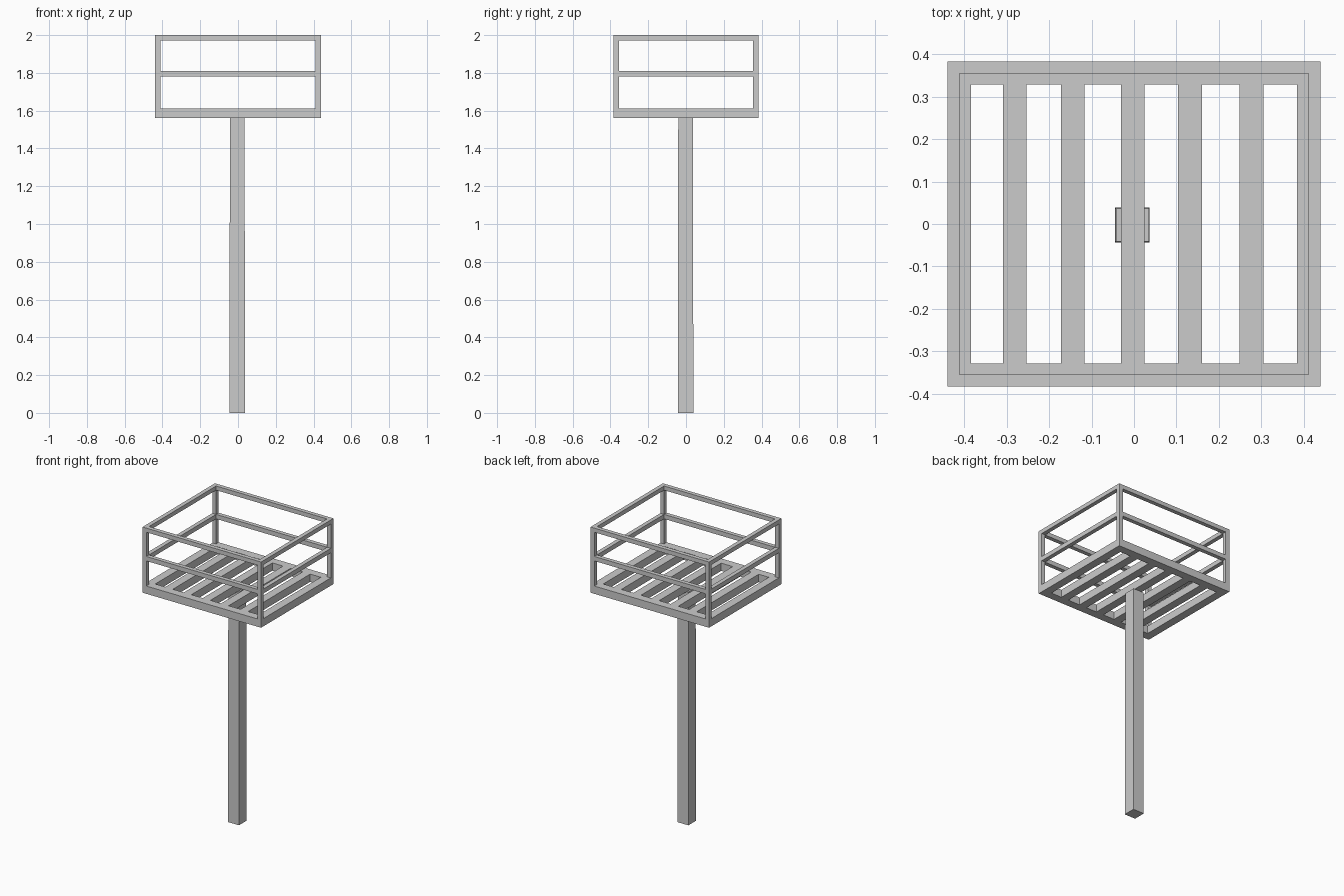
import bpy, bmesh

cube = bpy.data.objects.get("Cube")
if cube:
    bpy.data.objects.remove(cube)

grey = bpy.data.materials.new("weathered_grey")
grey.use_nodes = True
colour = (0.6, 0.6, 0.6, 1)
grey.diffuse_color = colour
grey.node_tree.nodes["Principled BSDF"].inputs["Base Color"].default_value = colour


def box(name, low, high, taper=1.0):
    """Box between two corners; taper scales its top about its centre."""
    bm = bmesh.new()
    bmesh.ops.create_cube(bm, size=1)
    for v in bm.verts:
        scale = taper if v.co.z > 0 else 1.0
        for i in range(3):
            k = scale if i < 2 else 1.0
            v.co[i] = (low[i] + high[i]) / 2 + v.co[i] * k * (high[i] - low[i])
    mesh = bpy.data.meshes.new(name)
    bm.to_mesh(mesh)
    bm.free()
    mesh.materials.append(grey)
    obj = bpy.data.objects.new(name, mesh)
    bpy.context.collection.objects.link(obj)
    return obj


def ring(name, w, z0, z1):
    """Rectangular frame of four beams around the platform edge."""
    for side, s in (("right", -1), ("left", 1)):
        a, b = sorted((s * X, s * (X - w)))
        box(f"{name}_{side}", (a, -Y + w, z0), (b, Y - w, z1))
    for side, s in (("front", -1), ("back", 1)):
        a, b = sorted((s * Y, s * (Y - w)))
        box(f"{name}_{side}", (-X, a, z0), (X, b, z1))


X, Y = 0.439, 0.383
FLOOR, DECK, TOP = 1.56, 1.612, 2.0
BEAM, RAIL = 0.055, 0.028

# Central post, slightly narrower at the top
box("post", (-0.045, -0.043, 0), (0.037, 0.039, FLOOR), 0.95)

# Platform frame and floor slats
ring("floor_beam", BEAM, FLOOR, DECK)
for i, x in enumerate((-0.281, -0.144, -0.003, 0.132, 0.277)):
    box(f"slat_{i + 1}", (x - 0.028, -Y + BEAM, FLOOR), (x + 0.028, Y - BEAM, DECK))

# Corner posts
for side, sx in (("right", -1), ("left", 1)):
    for end, sy in (("front", -1), ("back", 1)):
        xs = sorted((sx * X, sx * (X - RAIL)))
        ys = sorted((sy * Y, sy * (Y - RAIL)))
        box(f"corner_post_{end}_{side}", (xs[0], ys[0], DECK), (xs[1], ys[1], TOP - RAIL))

# Guard rails
ring("top_rail", RAIL, TOP - RAIL, TOP)
ring("middle_rail", RAIL, 1.78, 1.81)
